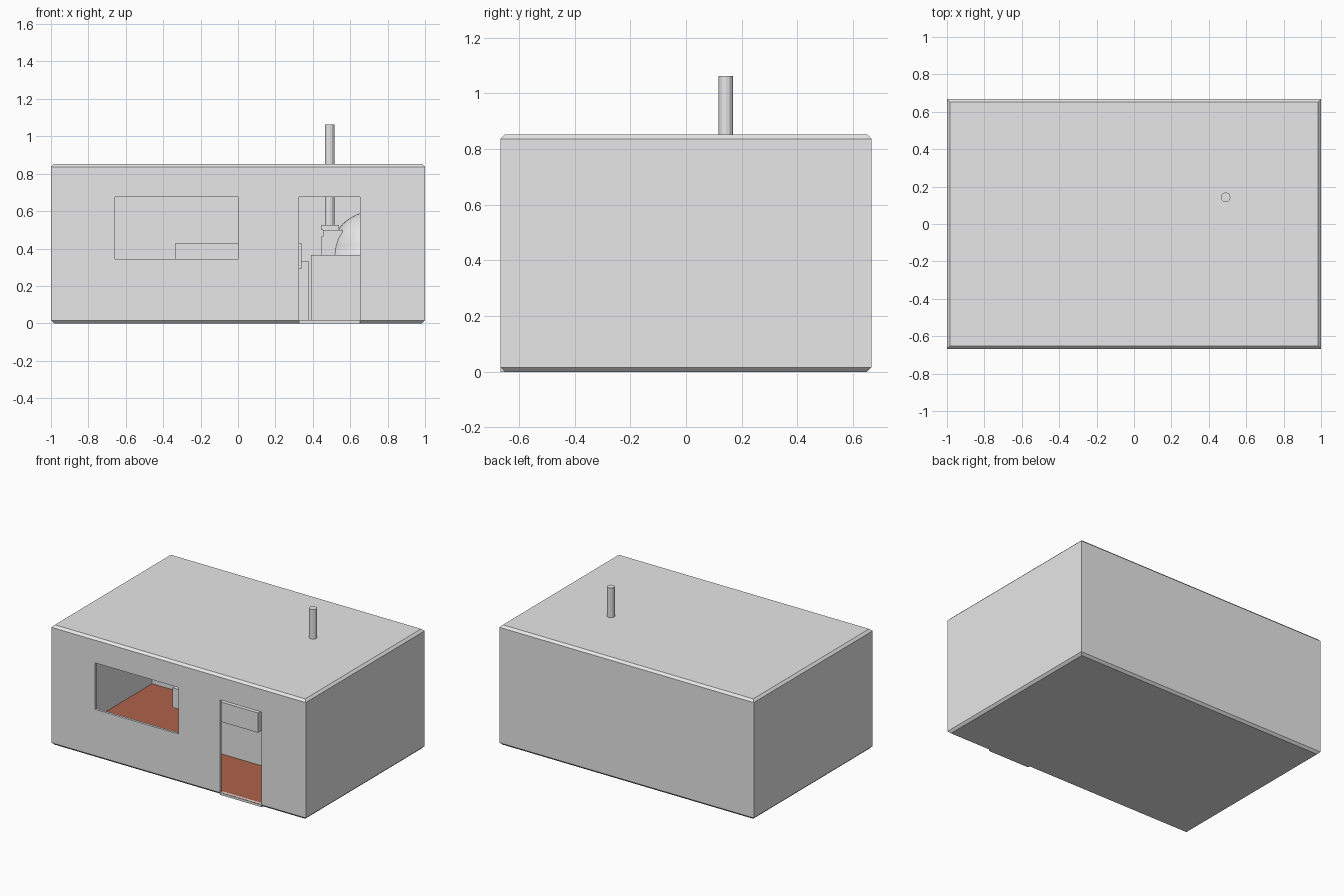
import bpy, bmesh, math
from mathutils import Matrix

if "Cube" in bpy.data.objects:
    bpy.data.objects.remove(bpy.data.objects["Cube"])


def material(name, rgb):
    m = bpy.data.materials.new(name)
    m.diffuse_color = (*rgb, 1)
    m.use_nodes = True
    m.node_tree.nodes["Principled BSDF"].inputs["Base Color"].default_value = m.diffuse_color
    return m


GREY = material("plaster_grey", (0.8, 0.8, 0.8))
BROWN = material("floor_terracotta", (0.42, 0.12, 0.07))


def finish(name, bm, mat=GREY):
    bmesh.ops.recalc_face_normals(bm, faces=bm.faces)
    me = bpy.data.meshes.new(name)
    bm.to_mesh(me)
    bm.free()
    me.materials.append(mat)
    ob = bpy.data.objects.new(name, me)
    bpy.context.collection.objects.link(ob)
    return ob


def box(name, x, y, z, bevel=0):
    bm = bmesh.new()
    bmesh.ops.create_cube(bm, size=1)
    for v in bm.verts:
        v.co = [lo + (hi - lo) * (c + 0.5) for c, (lo, hi) in zip(v.co, (x, y, z))]
    if bevel:  # chamfer roof and base rims only
        rims = [e for e in bm.edges if abs(e.verts[0].co.z - e.verts[1].co.z) < 1e-5]
        bmesh.ops.bevel(bm, geom=rims, offset=bevel, offset_type='OFFSET',
                        segments=1, profile=0.5, affect='EDGES')
    return finish(name, bm)


# Building shell: hollow room with window and door openings
T = 0.017
shell = box("building_shell", (-1, 1), (-0.667, 0.667), (0, 0.852), 0.016)
cutters = [
    box("room_cutter", (-1 + T, 1 - T), (-0.667 + T, 0.667 - T), (T, 0.852 - T)),
    box("window_cutter", (-0.657, 0), (-0.8, -0.6), (0.345, 0.675)),
    box("door_cutter", (0.327, 0.653), (-0.8, -0.6), (T, 0.675)),
]
for c in cutters:
    mod = shell.modifiers.new(c.name, 'BOOLEAN')
    mod.operation = 'DIFFERENCE'
    mod.solver = 'EXACT'
    mod.object = c
dg = bpy.context.evaluated_depsgraph_get()
shell_mesh = bpy.data.meshes.new_from_object(shell.evaluated_get(dg))
shell.modifiers.clear()
shell.data = shell_mesh
for c in cutters:
    bpy.data.objects.remove(c)

# Terracotta floor: upward faces near the ground
shell_mesh.materials.clear()
shell_mesh.materials.append(GREY)
shell_mesh.materials.append(BROWN)
for p in shell_mesh.polygons:
    p.material_index = int(p.normal.z > 0.9 and p.center.z < 0.05)

# Door sill filling the base chamfer
box("door_sill", (0.327, 0.653), (-0.667, -0.645), (0, T))

# Central work table: thick top on a narrower cabinet
box("table_top", (-0.333, 0.34), (-0.26, 0.26), (0.29, 0.43))
box("table_cabinet", (-0.25, 0.325), (-0.18, 0.18), (T, 0.29))

# Low counter along the back wall
box("back_counter", (-1 + T, 0.38), (0.44, 0.65), (T, 0.33))

# Dome oven on its plinth, mouth towards the table
OY = 0.143
box("oven_plinth", (0.39, 0.983), (OY - 0.3, OY + 0.3), (T, 0.365))
bm = bmesh.new()
bmesh.ops.create_uvsphere(bm, u_segments=32, v_segments=16, radius=0.236)
bmesh.ops.bisect_plane(bm, geom=bm.verts[:] + bm.edges[:] + bm.faces[:],
                       plane_co=(0, 0, 0), plane_no=(0, 0, -1), clear_outer=True)
bmesh.ops.translate(bm, verts=bm.verts, vec=(0.726, OY, 0.365))
for f in bm.faces:
    f.smooth = True
finish("oven_dome", bm)

# Oven mouth: two jambs, lintel and cap
for side, s in (("left", -1), ("right", 1)):
    ys = sorted((OY + s * 0.07, OY + s * 0.11))
    box(f"oven_jamb_{side}", (0.445, 0.56), ys, (0.365, 0.465))
box("oven_lintel", (0.455, 0.56), (OY - 0.11, OY + 0.11), (0.465, 0.5))
box("oven_cap", (0.445, 0.54), (OY - 0.06, OY + 0.06), (0.5, 0.525))

# Chimney pipe through the roof
bm = bmesh.new()
bmesh.ops.create_cone(bm, cap_ends=True, segments=12, radius1=0.026, radius2=0.026,
                      depth=0.54, matrix=Matrix.Translation((0.49, OY, 0.793)))
finish("chimney", bm)
